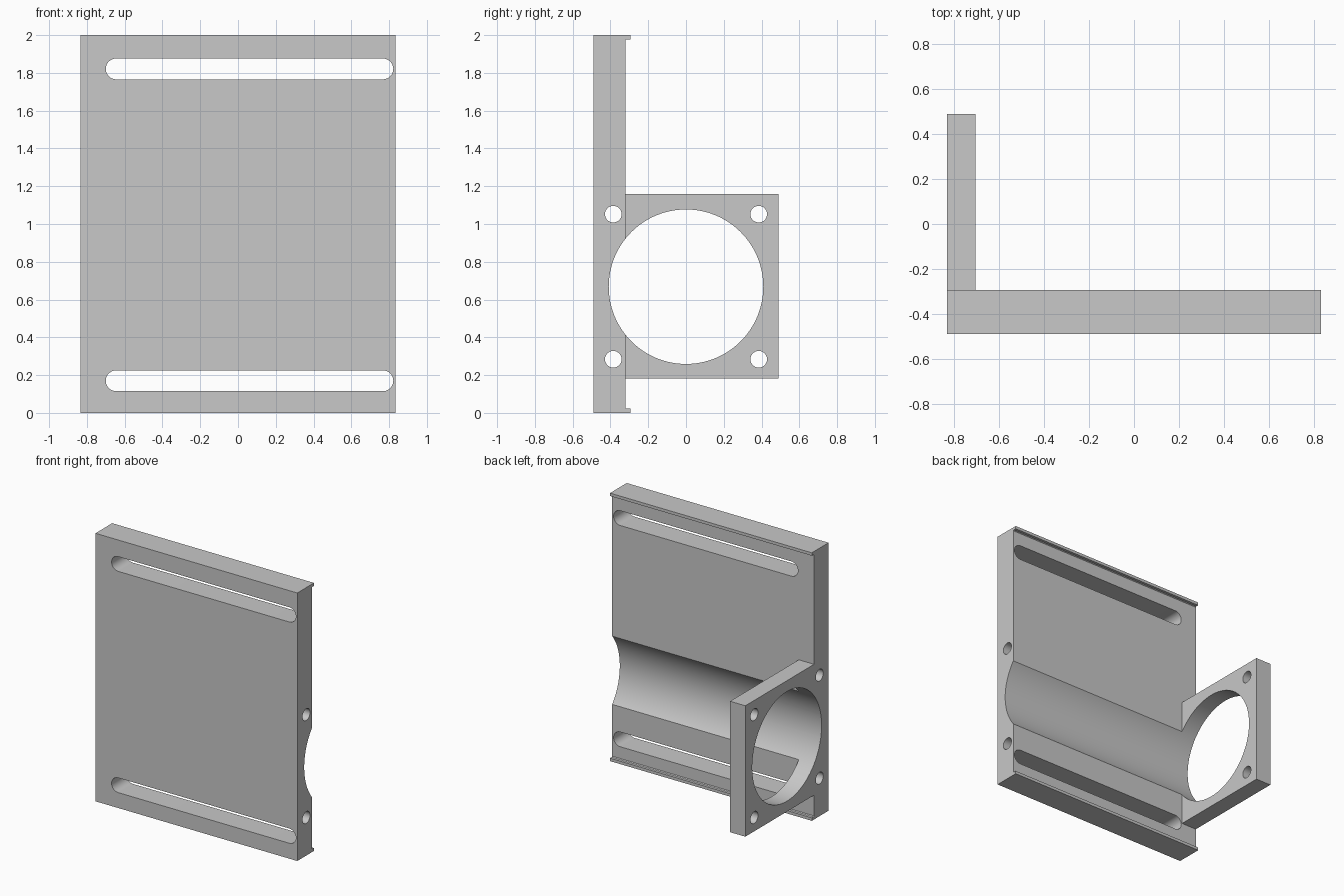
import bpy, bmesh, math
from mathutils import Vector

old = bpy.data.objects.get("Cube")
if old:
    bpy.data.objects.remove(old)

grey = bpy.data.materials.new("light_grey")
grey.use_nodes = True
colour = (0.578, 0.578, 0.578, 1)
grey.diffuse_color = colour
grey.node_tree.nodes["Principled BSDF"].inputs["Base Color"].default_value = colour

HALF_X = 0.833           # half length of the plate
FRONT, BACK = -0.491, -0.32
BORE_Z = 0.668


def prism(name, points, depth):
    """Extrude a closed outline of 3D points along a vector."""
    bm = bmesh.new()
    face = bm.faces.new([bm.verts.new(p) for p in points])
    geom = bmesh.ops.extrude_face_region(bm, geom=[face])["geom"]
    verts = [g for g in geom if isinstance(g, bmesh.types.BMVert)]
    bmesh.ops.translate(bm, verts=verts, vec=Vector(depth))
    bmesh.ops.recalc_face_normals(bm, faces=bm.faces)
    mesh = bpy.data.meshes.new(name)
    bm.to_mesh(mesh)
    bm.free()
    mesh.materials.append(grey)
    obj = bpy.data.objects.new(name, mesh)
    bpy.context.collection.objects.link(obj)
    return obj


def arc(radius, start, end, steps):
    angles = [start + (end - start) * i / steps for i in range(steps + 1)]
    return [(radius * math.cos(a), radius * math.sin(a)) for a in angles]


def bore(name, y, z, radius, sides):
    """Round cutter running the full length of the plate."""
    ring = arc(radius, 0, math.tau, sides)[:-1]
    return prism(name, [(-1, y + a, z + b) for a, b in ring], (2, 0, 0))


def slot(name, z):
    """Round-ended cutter running through the plate from front to back."""
    r, left, right = 0.055, -0.70, 0.822
    ends = [(right - r + a, b) for a, b in arc(r, -math.pi / 2, math.pi / 2, 24)]
    ends += [(left + r + a, b) for a, b in arc(r, math.pi / 2, 1.5 * math.pi, 24)]
    return prism(name, [(x, -0.7, z + h) for x, h in ends], (0, 0.5, 0))


def combine(target, other, operation):
    mod = target.modifiers.new(other.name, "BOOLEAN")
    mod.operation = operation
    mod.solver = "EXACT"
    mod.object = other
    bpy.context.view_layer.objects.active = target
    bpy.ops.object.modifier_apply(modifier=mod.name)
    bpy.data.objects.remove(other)


# Slotted plate with a thin lip along its top and bottom back edges
lip = [(-0.294, 0), (-0.294, 0.022), (-0.313, 0.022), (BACK, 0.027)]
outline = [(FRONT, 0)] + lip + [(y, 2 - z) for y, z in reversed(lip)] + [(FRONT, 2)]
bracket = prism("mounting_bracket", [(-HALF_X, y, z) for y, z in outline],
                (2 * HALF_X, 0, 0))

# Square end flange standing out behind the plate
flange = [(-0.4, 0.181), (0.49, 0.181), (0.49, 1.158), (-0.4, 1.158)]
combine(bracket, prism("end_flange", [(-HALF_X, y, z) for y, z in flange],
                       (0.126, 0, 0)), "UNION")

# Large bore, which also hollows the back of the plate
combine(bracket, bore("main_bore", 0, BORE_Z, 0.409, 128), "DIFFERENCE")

# Four bolt holes
for y in (-0.385, 0.385):
    for dz in (-0.384, 0.384):
        combine(bracket, bore("bolt_hole", y, BORE_Z + dz, 0.044, 40), "DIFFERENCE")

# Two long slots
for z in (0.17, 1.821):
    combine(bracket, slot("long_slot", z), "DIFFERENCE")

# Smooth the round walls, keep the edges crisp
bpy.ops.object.select_all(action="DESELECT")
bracket.select_set(True)
bpy.context.view_layer.objects.active = bracket
bpy.ops.object.shade_smooth_by_angle(angle=math.radians(25))
